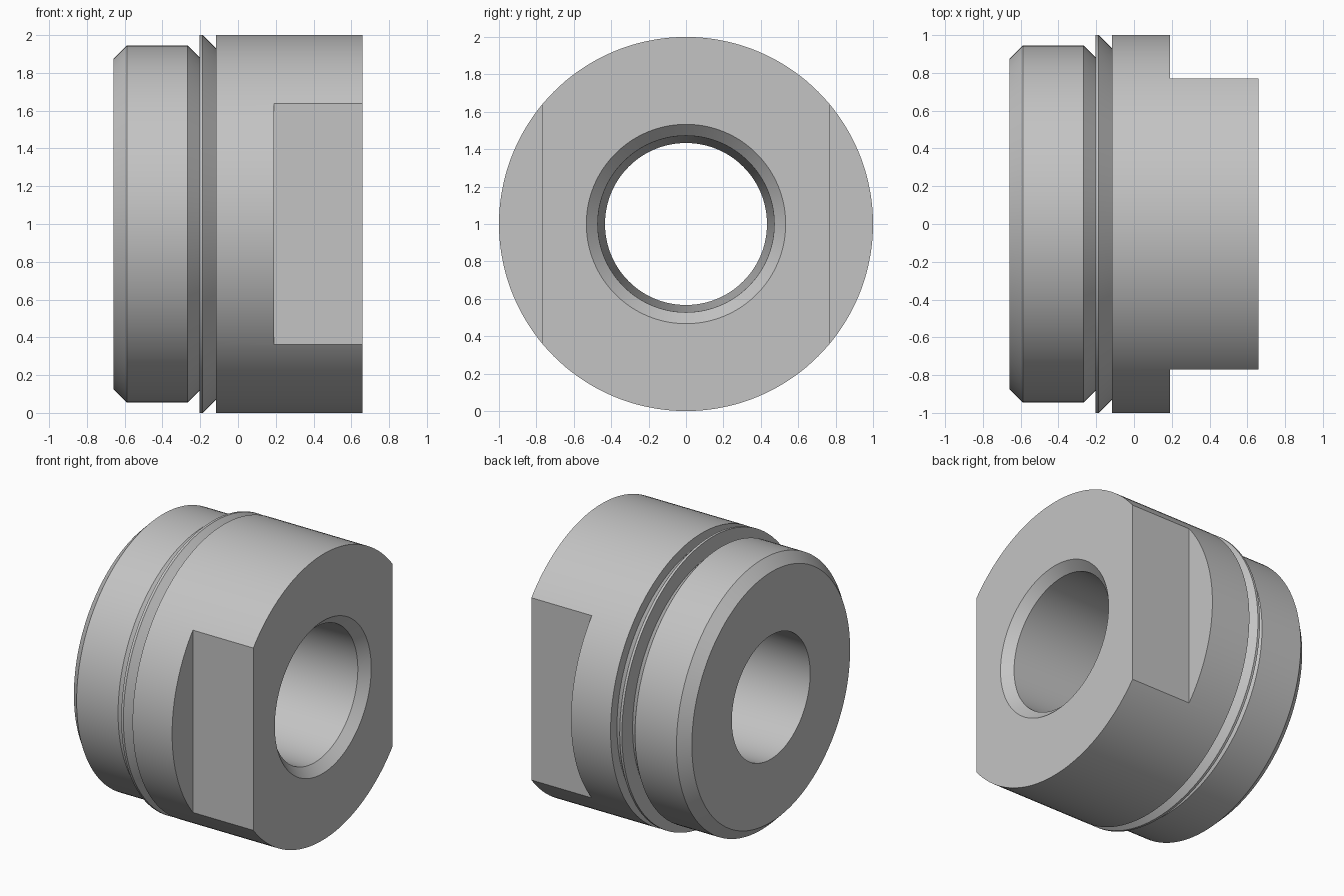
import bpy, bmesh
from math import pi
from mathutils import Matrix, Vector

if "Cube" in bpy.data.objects:
    bpy.data.objects.remove(bpy.data.objects["Cube"], do_unlink=True)

SEGMENTS = 144
END = 0.658          # half length along x
FLAT_Y = 0.77        # distance of each wrench flat from the axis
FLAT_START = 0.19

steel = bpy.data.materials.new("grey_steel")
steel.use_nodes = True
grey = (0.55, 0.55, 0.55, 1)
steel.diffuse_color = grey
steel.node_tree.nodes["Principled BSDF"].inputs["Base Color"].default_value = grey


def revolve(name, profile):
    """Spin a closed (x, radius) profile about the x axis at z = 1."""
    bm = bmesh.new()
    verts = [bm.verts.new((x, 0, r)) for x, r in profile]
    edges = [bm.edges.new((v, verts[i - 1])) for i, v in enumerate(verts)]
    bmesh.ops.spin(bm, geom=verts + edges, cent=(0, 0, 0), axis=(1, 0, 0),
                   angle=2 * pi, steps=SEGMENTS, use_merge=True)
    bmesh.ops.remove_doubles(bm, verts=bm.verts, dist=1e-5)
    bmesh.ops.recalc_face_normals(bm, faces=bm.faces)
    bm.transform(Matrix.Translation((0, 0, 1)))
    return add_mesh(name, bm)


def add_mesh(name, bm):
    mesh = bpy.data.meshes.new(name)
    bm.to_mesh(mesh)
    bm.free()
    mesh.materials.append(steel)
    obj = bpy.data.objects.new(name, mesh)
    bpy.context.collection.objects.link(obj)
    return obj


def box(name, low, high):
    low, high = Vector(low), Vector(high)
    bm = bmesh.new()
    bmesh.ops.create_cube(bm, size=1)
    bm.transform(Matrix.Translation((low + high) / 2) @ Matrix.Diagonal((high - low).to_4d()))
    return add_mesh(name, bm)


# Chamfered nose, V groove, thin lip, second groove, main body, tapered bore
body = revolve("threaded_plug_body", [
    (-END, 0.875), (-0.588, 0.945), (-0.267, 0.945), (-0.205, 0.883),
    (-0.204, 1.0), (-0.187, 1.0), (-0.116, 0.929), (-0.116, 1.0),
    (END, 1.0), (END, 0.533), (END - 0.061, 0.472), (-END, 0.433),
])

# Pair of wrench flats
bpy.context.view_layer.objects.active = body
body.select_set(True)
for side in (-1, 1):
    ys = sorted((side * FLAT_Y, side * 1.2))
    cutter = box("flat_cutter", (FLAT_START, ys[0], -0.2), (1, ys[1], 2.2))
    cutter.hide_render = True
    cut = body.modifiers.new("wrench_flat", 'BOOLEAN')
    cut.operation = 'DIFFERENCE'
    cut.solver = 'EXACT'
    cut.object = cutter
    bpy.ops.object.modifier_apply(modifier=cut.name)
    bpy.data.objects.remove(cutter, do_unlink=True)

bpy.ops.object.shade_smooth_by_angle(angle=pi / 7)
